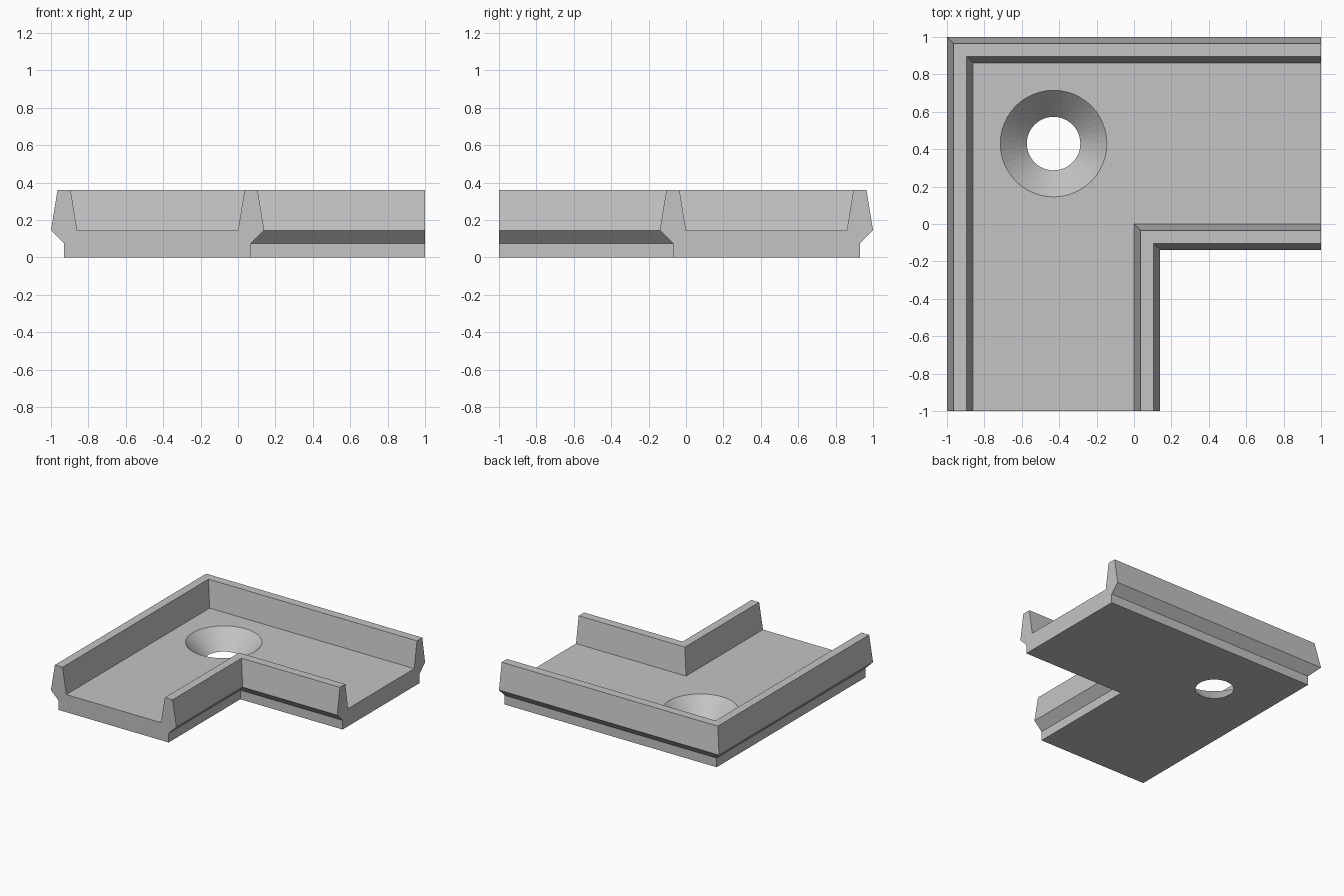
import bpy, bmesh

old = bpy.data.objects.get("Cube")
if old:
    bpy.data.objects.remove(old, do_unlink=True)

# Single grey material
grey = bpy.data.materials.new("plain_grey")
grey.use_nodes = True
colour = (0.55, 0.55, 0.55, 1)
grey.diffuse_color = colour
grey.node_tree.nodes["Principled BSDF"].inputs["Base Color"].default_value = colour


def add_object(name, bm):
    bmesh.ops.recalc_face_normals(bm, faces=bm.faces)
    mesh = bpy.data.meshes.new(name)
    bm.to_mesh(mesh)
    bm.free()
    mesh.materials.append(grey)
    obj = bpy.data.objects.new(name, mesh)
    bpy.context.collection.objects.link(obj)
    return obj


# Channel section: (offset across the channel, height)
FLOOR = 0.145
TOP = 0.36
section = [(-0.93, 0), (-0.93, 0.075), (-1, FLOOR), (-0.965, TOP),
           (-0.895, TOP), (-0.86, FLOOR), (0, FLOOR), (0.035, TOP),
           (0.105, TOP), (0.14, FLOOR), (0.07, 0.075), (0.07, 0)]

# Sweep the section around a mitred right-angle corner
bm = bmesh.new()
rings = [[bm.verts.new(place(d, z)) for d, z in section] for place in (
    lambda d, z: (d, -1, z),
    lambda d, z: (d, -d, z),
    lambda d, z: (1, -d, z))]
count = len(section)
for a, b in zip(rings, rings[1:]):
    for i in range(count):
        j = (i + 1) % count
        bm.faces.new((a[i], a[j], b[j], b[i]))
bm.faces.new(rings[0])
bm.faces.new(rings[-1])
bmesh.ops.dissolve_limit(bm, angle_limit=0.01, verts=bm.verts, edges=bm.edges)
channel = add_object("corner_channel", bm)

# Countersunk screw hole
HOLE, SINK, MARGIN = 0.143, 0.285, 0.03
slope = (SINK - HOLE) / FLOOR
bm = bmesh.new()
bmesh.ops.create_cone(bm, cap_ends=True, segments=48,
                      radius1=HOLE - MARGIN * slope,
                      radius2=SINK + MARGIN * slope,
                      depth=FLOOR + 2 * MARGIN)
cutter = add_object("screw_hole_cutter", bm)
cutter.location = (-0.43, 0.43, FLOOR / 2)
cutter.hide_render = True
cutter.hide_viewport = True

cut = channel.modifiers.new("screw_hole", "BOOLEAN")
cut.operation = "DIFFERENCE"
cut.solver = "EXACT"
cut.object = cutter
